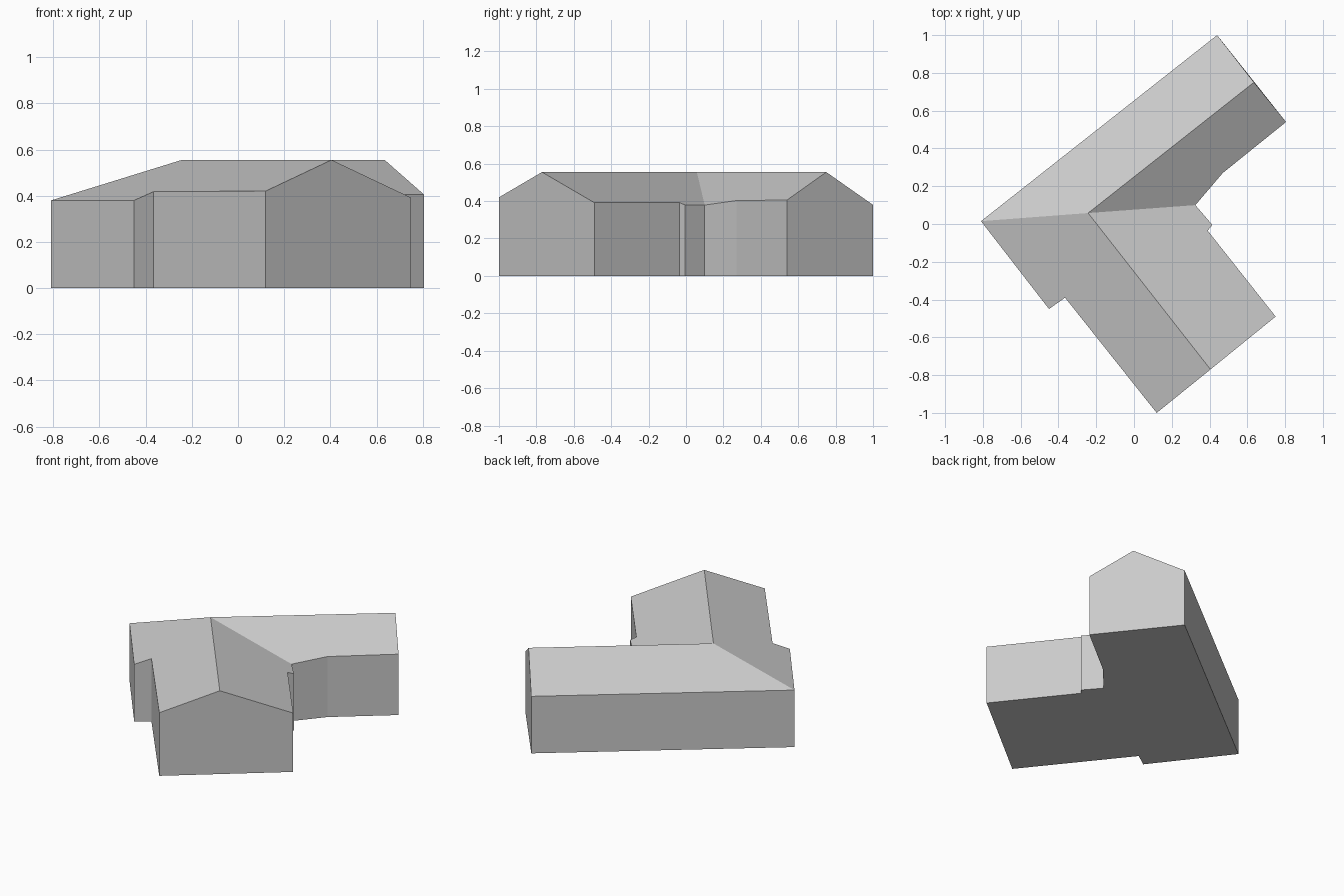
import bpy
import bmesh
from mathutils import Vector

default_cube = bpy.data.objects.get("Cube")
if default_cube:
    bpy.data.objects.remove(default_cube, do_unlink=True)

# Single matte grey
grey = bpy.data.materials.new("light_grey")
grey.use_nodes = True
colour = (0.59, 0.59, 0.59, 1.0)
grey.diffuse_color = colour
grey.node_tree.nodes["Principled BSDF"].inputs["Base Color"].default_value = colour

# Two ridges meet at the corner, each wing having its own roof pitch
RIDGE_Z = 0.555
corner = Vector((-0.243, 0.058))
front_end = Vector((0.405, -0.77))
back_end = Vector((0.635, 0.75))
FRONT_PITCH, BACK_PITCH = 0.368, 0.553

# Footprint corners, grouped by the wing that sets their eave height
front_wing = {
    "outer_step_out": (-0.45, -0.45), "outer_step_in": (-0.365, -0.39),
    "front_outer": (0.12, -1.0), "front_inner": (0.75, -0.49),
    "inner_step_in": (0.39, -0.035), "inner_step_out": (0.415, -0.005),
}
back_wing = {
    "valley": (0.325, 0.10), "inner_bend": (0.47, 0.27),
    "back_inner": (0.805, 0.54), "back_outer": (0.44, 1.0),
    "outer_corner": (-0.81, 0.015),
}


def eave_height(point, ridge_end, pitch):
    """Drop from the ridge in proportion to the distance from it."""
    along = (ridge_end - corner).normalized()
    offset = point - corner
    return RIDGE_Z - pitch * abs(along.cross(offset))


bm = bmesh.new()
base, top = {}, {}
for wing, ridge_end, pitch in ((front_wing, front_end, FRONT_PITCH),
                               (back_wing, back_end, BACK_PITCH)):
    for name, xy in wing.items():
        p = Vector(xy)
        base[name] = bm.verts.new((p.x, p.y, 0))
        top[name] = bm.verts.new((p.x, p.y, eave_height(p, ridge_end, pitch)))
for name, p in (("apex", corner), ("front_ridge", front_end), ("back_ridge", back_end)):
    top[name] = bm.verts.new((p.x, p.y, RIDGE_Z))

# Floor and walls, with gables peaking at the ridge ends
outline = list(base)
gables = {"front_outer": "front_ridge", "back_inner": "back_ridge"}
bm.faces.new([base[n] for n in outline])
for a, b in zip(outline, outline[1:] + outline[:1]):
    peak = [top[gables[a]]] if a in gables else []
    bm.faces.new([base[a], base[b], top[b]] + peak + [top[a]])

# Four roof slopes
slopes = (
    "outer_corner outer_step_out outer_step_in front_outer front_ridge apex",
    "front_ridge front_inner inner_step_in inner_step_out valley apex",
    "valley inner_bend back_inner back_ridge apex",
    "back_ridge back_outer outer_corner apex",
)
for slope in slopes:
    bm.faces.new([top[n] for n in slope.split()])

bmesh.ops.recalc_face_normals(bm, faces=bm.faces[:])
mesh = bpy.data.meshes.new("house")
bm.to_mesh(mesh)
bm.free()
mesh.materials.append(grey)
house = bpy.data.objects.new("house", mesh)
bpy.context.collection.objects.link(house)
